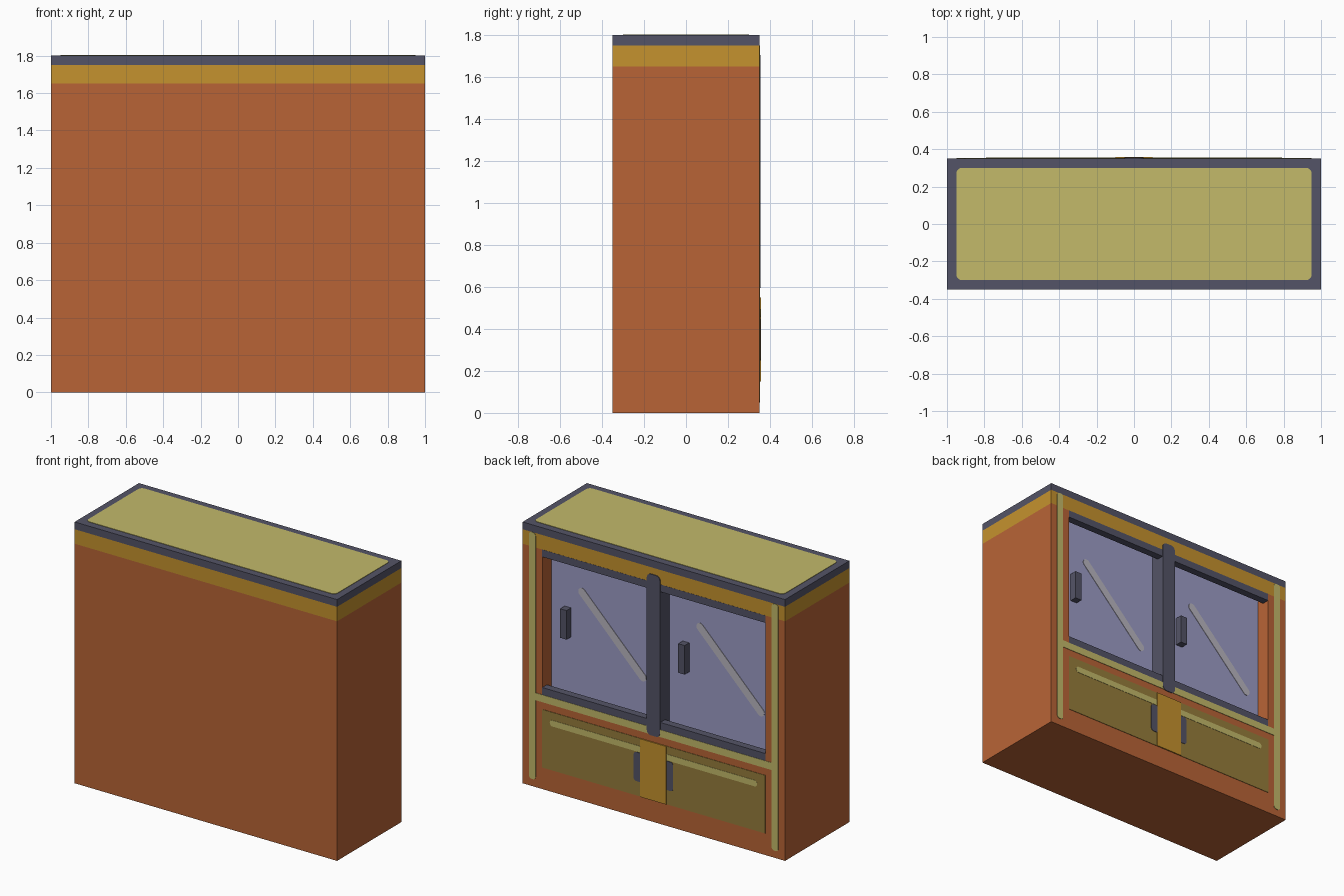
import bpy, bmesh, math
from mathutils import Matrix, Vector

cube = bpy.data.objects.get("Cube")
if cube:
    bpy.data.objects.remove(cube, do_unlink=True)


def material(name, rgb):
    """Flat colour given as sRGB bytes, stored as linear values."""
    lin = [((c / 255 + 0.055) / 1.055) ** 2.4 for c in rgb] + [1.0]
    m = bpy.data.materials.new(name)
    m.use_nodes = True
    m.diffuse_color = lin
    bsdf = m.node_tree.nodes["Principled BSDF"]
    bsdf.inputs["Base Color"].default_value = lin
    bsdf.inputs["Roughness"].default_value = 0.8
    return m


ORANGE = material("burnt orange", (185, 100, 54))
YELLOW = material("mustard", (197, 146, 46))
DARK = material("slate", (84, 84, 103))
KHAKI = material("khaki", (195, 186, 106))
OLIVE = material("olive", (150, 125, 59))
GLASS = material("lavender glass", (156, 156, 197))
STREAK = material("pale grey", (186, 183, 193))


def add_object(name, bm, mats):
    bmesh.ops.recalc_face_normals(bm, faces=bm.faces)
    me = bpy.data.meshes.new(name)
    bm.to_mesh(me)
    bm.free()
    for m in mats:
        me.materials.append(m)
    ob = bpy.data.objects.new(name, me)
    bpy.context.collection.objects.link(ob)
    return ob


def box(name, lo, hi, mat):
    lo, hi = Vector(lo), Vector(hi)
    bm = bmesh.new()
    bmesh.ops.create_cube(bm, size=1)
    bmesh.ops.scale(bm, vec=hi - lo, verts=bm.verts)
    bmesh.ops.translate(bm, vec=(lo + hi) / 2, verts=bm.verts)
    return add_object(name, bm, [mat])


def plate(name, centre, w, h, mat, r=0.0, t=0.003, angle=0.0, up=False):
    """Thin rounded rectangle facing +y, or +z when up is set."""
    pts = []
    steps = 6 if r else 0
    for i, (sx, sy) in enumerate([(1, 1), (-1, 1), (-1, -1), (1, -1)]):
        for k in range(steps + 1):
            a = math.pi / 2 * (i + (k / steps if steps else 0))
            pts.append((sx * (w / 2 - r) + r * math.cos(a),
                        sy * (h / 2 - r) + r * math.sin(a)))
    bm = bmesh.new()
    base = bm.faces.new([bm.verts.new((x, y, 0)) for x, y in pts])
    top = [bm.verts.new((x, y, t)) for x, y in pts]
    ring = list(base.verts)
    bm.faces.new(top)
    for i in range(len(pts)):
        j = (i + 1) % len(pts)
        bm.faces.new((ring[i], ring[j], top[j], top[i]))
    # merge duplicate points where end caps are full half circles
    bmesh.ops.remove_doubles(bm, verts=bm.verts, dist=1e-5)
    turn = Matrix.Identity(4) if up else Matrix.Rotation(-math.pi / 2, 4, 'X')
    bm.transform(Matrix.Translation(centre) @ turn @ Matrix.Rotation(angle, 4, 'Z'))
    return add_object(name, bm, [mat])


BACK = 0.35     # face that carries the doors
PANE = 0.25     # recessed glass

# Cabinet body: sliced box with two window recesses
bm = bmesh.new()
bmesh.ops.create_cube(bm, size=1)
bmesh.ops.scale(bm, vec=(2, 0.7, 1.8), verts=bm.verts)
bmesh.ops.translate(bm, vec=(0, 0, 0.9), verts=bm.verts)
cuts = [((x, 0, 0), (1, 0, 0)) for x in (-0.85, -0.05, 0.05, 0.85)]
cuts += [((0, 0, z), (0, 0, 1)) for z in (0.65, 1.65, 1.75)]
for co, no in cuts:
    bmesh.ops.bisect_plane(bm, geom=bm.verts[:] + bm.edges[:] + bm.faces[:],
                           plane_co=co, plane_no=no)
windows = []
for f in bm.faces:
    c = f.calc_center_median()
    if c.y > 0.34 and 0.05 < abs(c.x) < 0.85 and 0.65 < c.z < 1.65:
        windows.append(f)
panes = bmesh.ops.extrude_discrete_faces(bm, faces=windows)["faces"]
for f in panes:
    bmesh.ops.translate(bm, vec=(0, PANE - BACK, 0), verts=f.verts)

# Body colours by height; panes and central post sides by position
for f in bm.faces:
    c = f.calc_center_median()
    inside = 0.2 < c.y < 0.34 and abs(c.x) < 0.9 and 0.6 < c.z < 1.64
    if c.z > 1.75:
        f.material_index = 2
    elif c.z > 1.651:
        f.material_index = 1
    elif inside and 0.06 < abs(c.x) < 0.84 and 0.66 < c.z:
        f.material_index = 3
    elif inside and abs(c.x) < 0.06:
        f.material_index = 2
add_object("cabinet_body", bm, [ORANGE, YELLOW, DARK, GLASS])

# Top panel
plate("top_panel", (0, 0, 1.8), 1.9, 0.6, KHAKI, r=0.03, up=True)

# Window rails, handles and glints, one set per door
for side, left_edge in (("left", 0.85), ("right", -0.05)):
    right_edge = left_edge - 0.8
    for level, z in (("lower", 0.65), ("upper", 1.60)):
        box(f"{side}_{level}_window_rail", (right_edge, 0.30, z),
            (left_edge, BACK + 0.001, z + 0.05), DARK)
    box(f"{side}_window_handle", (left_edge - 0.15, PANE, 1.05),
        (left_edge - 0.10, PANE + 0.05, 1.25), DARK)
    plate(f"{side}_window_glint", (left_edge - 0.465, PANE, 1.15), 0.71, 0.055,
          STREAK, r=0.0274, angle=-math.pi / 4)

# Trim strips
for side, s in (("left", 1), ("right", -1)):
    plate(f"{side}_trim_strip", (s * 0.925, BACK, 0.9), 0.05, 1.7, KHAKI, r=0.02)
plate("middle_trim_strip", (0, BACK, 0.625), 1.8, 0.05, KHAKI)

# Central post cover
plate("centre_post_cover", (0, BACK, 1.15), 0.1, 1.11, DARK, r=0.03, t=0.006)

# Lower drawer front with stripe, clasp plate and pulls
plate("drawer_panel", (0, BACK, 0.35), 1.7, 0.4, OLIVE)
plate("drawer_stripe", (0, BACK, 0.475), 1.58, 0.042, KHAKI, r=0.02, t=0.005)
plate("drawer_clasp", (0, BACK, 0.35), 0.2, 0.4, YELLOW, t=0.008)
for side, s in (("left", 1), ("right", -1)):
    plate(f"{side}_drawer_pull", (s * 0.115, BACK, 0.35), 0.07, 0.2, DARK,
          r=0.02, t=0.006)
